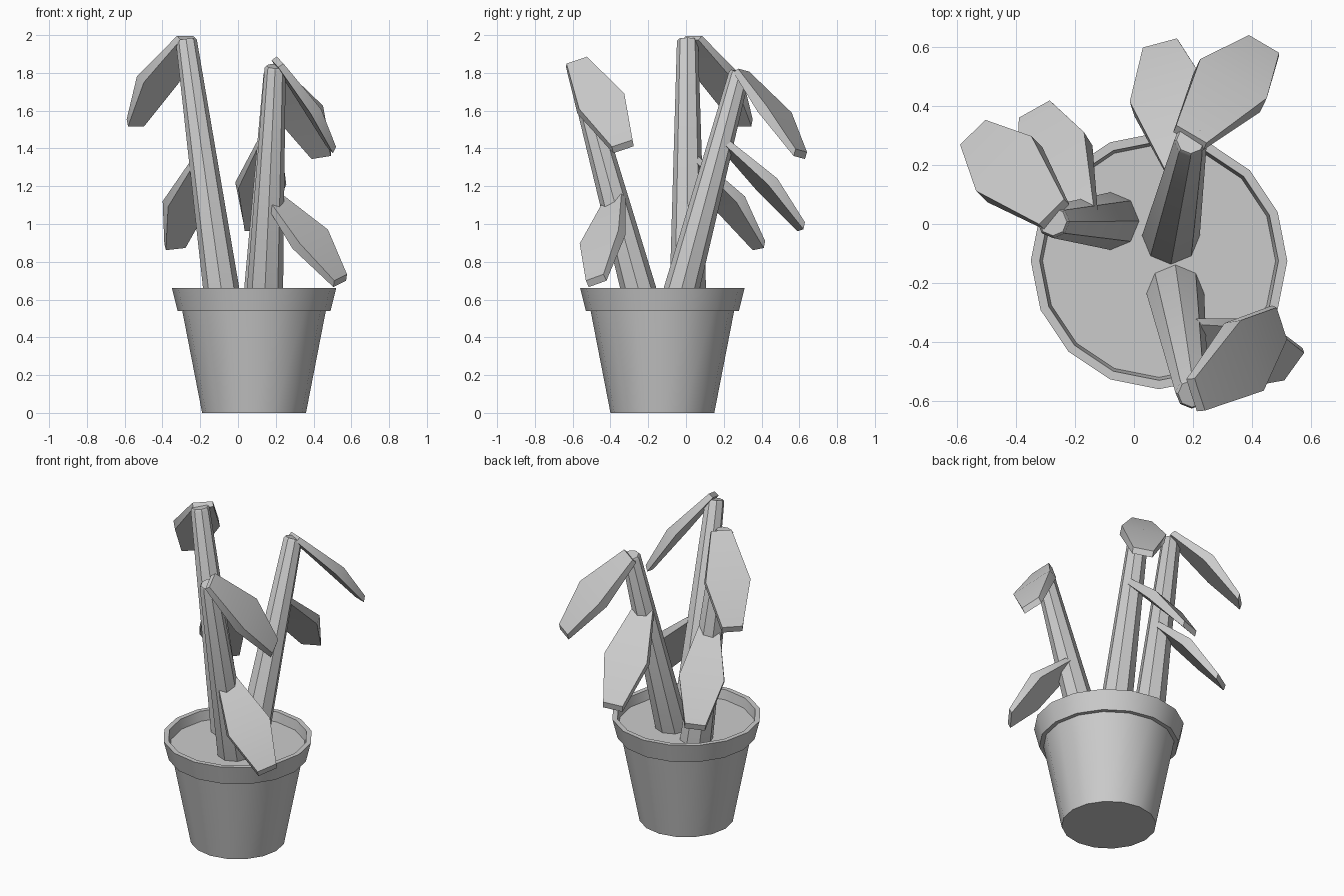
import bpy, bmesh, math
from mathutils import Vector

if "Cube" in bpy.data.objects:
    bpy.data.objects.remove(bpy.data.objects["Cube"])


def add_object(name, bm, angle):
    bmesh.ops.recalc_face_normals(bm, faces=bm.faces[:])
    mesh = bpy.data.meshes.new(name)
    bm.to_mesh(mesh)
    bm.free()
    ob = bpy.data.objects.new(name, mesh)
    bpy.context.collection.objects.link(ob)
    bpy.ops.object.select_all(action='DESELECT')
    bpy.context.view_layer.objects.active = ob
    ob.select_set(True)
    bpy.ops.object.shade_smooth_by_angle(angle=math.radians(angle))
    return ob


def loft(name, rings, angle=35):
    """Skin a list of point rings and cap both ends."""
    bm = bmesh.new()
    rows = [[bm.verts.new(p) for p in ring] for ring in rings]
    n = len(rows[0])
    for a, b in zip(rows, rows[1:]):
        for i in range(n):
            j = (i + 1) % n
            bm.faces.new((a[i], a[j], b[j], b[i]))
    bm.faces.new(rows[0])
    bm.faces.new(rows[-1])
    return add_object(name, bm, angle)


def circle(center, radius, sides, u=Vector((1, 0, 0)), v=Vector((0, 1, 0))):
    steps = [2 * math.pi * i / sides for i in range(sides)]
    return [Vector(center) + radius * (math.cos(t) * u + math.sin(t) * v) for t in steps]


def stem(name, base, top, r0=0.098, r1=0.056):
    base, top = Vector(base), Vector(top)
    axis = (top - base).normalized()
    u = Vector((0, 1, 0)).cross(axis).normalized()
    v = axis.cross(u)
    # flat foot in the soil, softened rim at the tip
    return loft(name, [circle(base, r0, 8),
                       circle(top - axis * 0.012, r1, 8, u, v),
                       circle(top, r1 * 0.85, 8, u, v)])


def leaf(name, base, tip, roll):
    base, tip = Vector(base), Vector(tip)
    chord = (tip - base).normalized()
    length = (tip - base).length
    left = Vector((-chord.y, chord.x, 0)).normalized()
    up = chord.cross(left)
    w = left * math.cos(roll) + up * math.sin(roll)
    n = chord.cross(w)
    # stations: lower t, upper t, half width, lower and upper height
    stations = [(0.0, 0.0, 0.06, -0.012, 0.022),
                (0.5, 0.52, 0.132, -0.005, 0.055),
                (1.0, 0.965, 0.06, -0.012, 0.02)]
    rings = []
    for t0, t1, half, low, high in stations:
        p0 = base + chord * length * t0 + n * low
        p1 = base + chord * length * t1 + n * high
        rings.append([p0 - w * half, p0 + w * half, p1 + w * half, p1 - w * half])
    return loft(name, rings, 40)


# Pot with rim and soil
PX, PY = 0.085, -0.125
profile = [(0.275, 0), (0.38, 0.54), (0.405, 0.54), (0.435, 0.66),
           (0.405, 0.66), (0.395, 0.60)]
loft("pot_with_soil", [circle((PX, PY, z), r, 16) for r, z in profile])

# Stems
stem("stem_left", (-0.08, 0.01, 0.595), (-0.275, 0.008, 1.98))
stem("stem_back", (0.125, -0.04, 0.595), (0.192, 0.285, 1.805))
stem("stem_front", (0.14, -0.235, 0.595), (0.197, -0.575, 1.835))

# Leaves: attachment point, tip, roll
leaves = {
    "leaf_left_upper": ((-0.268, 0.03, 1.982), (-0.546, 0.31, 1.525), 0.0),
    "leaf_left_lower": ((-0.18, 0.02, 1.34), (-0.335, 0.39, 0.875), -0.15),
    "leaf_back_upper": ((0.188, 0.29, 1.80), (0.444, 0.608, 1.36), -0.2),
    "leaf_back_lower": ((0.165, 0.19, 1.43), (0.09, 0.615, 0.975), -0.12),
    "leaf_front_upper": ((0.205, -0.58, 1.855), (0.495, -0.33, 1.40), 0.5),
    "leaf_front_lower": ((0.185, -0.375, 1.13), (0.545, -0.475, 0.69), 0.45),
}
for name, (base, tip, roll) in leaves.items():
    leaf(name, base, tip, roll)
